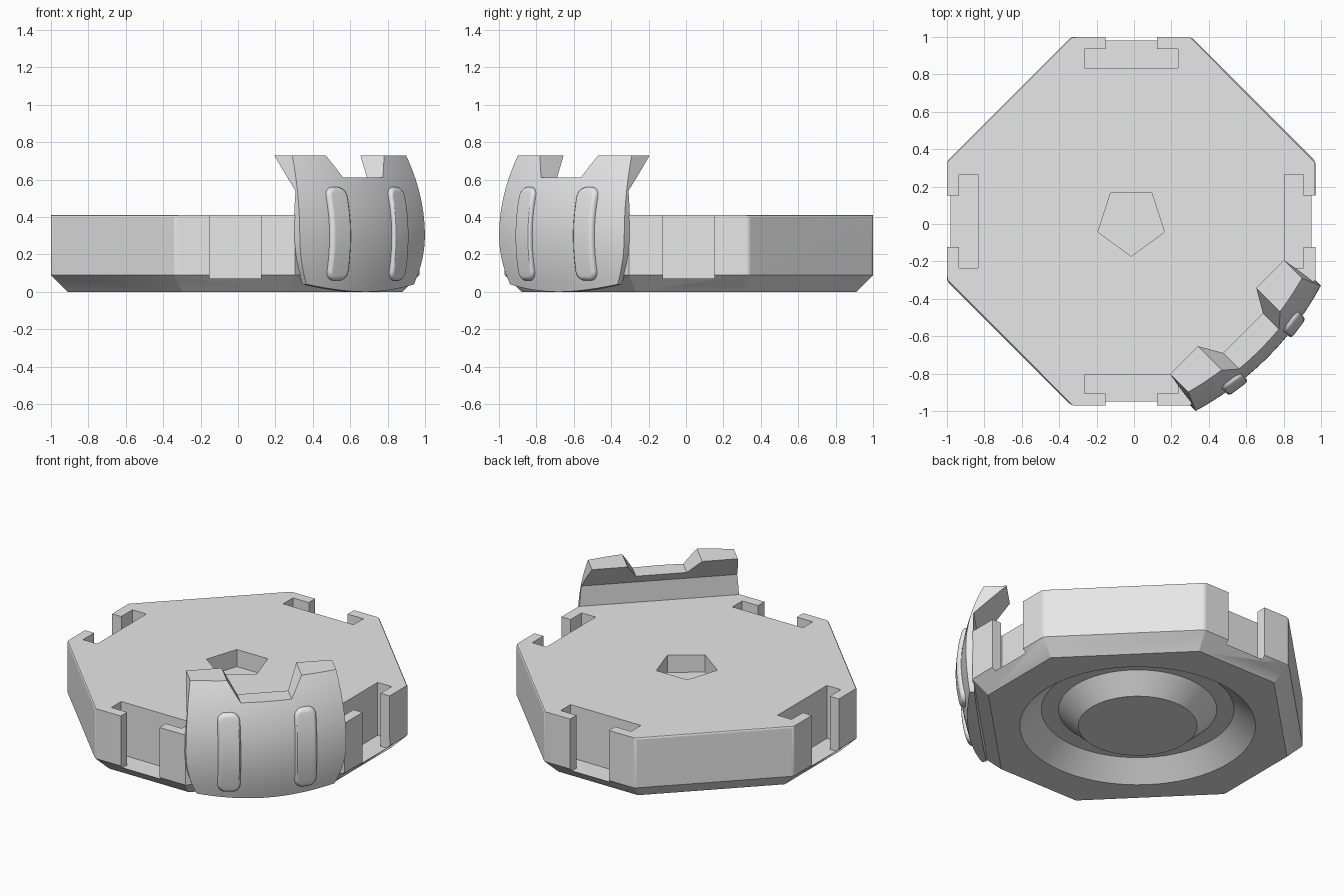
import bpy, bmesh, math
from mathutils import Matrix, Vector

old = bpy.data.objects.get("Cube")
if old:
    bpy.data.objects.remove(old, do_unlink=True)

grey = bpy.data.materials.new("plain grey")
grey.use_nodes = True
grey.diffuse_color = (0.8, 0.8, 0.8, 1)
grey.node_tree.nodes["Principled BSDF"].inputs["Base Color"].default_value = (0.8, 0.8, 0.8, 1)

CENTRE = Vector((-0.015, 0.015, 0))
TOP = 0.73          # top of the shield
HOOK = 0.54         # height where the hook leaves the plate


def make(name, bm):
    bmesh.ops.recalc_face_normals(bm, faces=bm.faces)
    mesh = bpy.data.meshes.new(name)
    bm.to_mesh(mesh)
    bm.free()
    mesh.materials.append(grey)
    obj = bpy.data.objects.new(name, mesh)
    bpy.context.collection.objects.link(obj)
    return obj


def activate(obj):
    bpy.ops.object.select_all(action='DESELECT')
    obj.select_set(True)
    bpy.context.view_layer.objects.active = obj


def cut(obj, cutter):
    cutter.hide_render = True
    mod = obj.modifiers.new("cut", 'BOOLEAN')
    mod.operation, mod.solver, mod.object = 'DIFFERENCE', 'EXACT', cutter
    activate(obj)
    bpy.ops.object.modifier_apply(modifier=mod.name)
    bpy.data.objects.remove(cutter, do_unlink=True)


def smooth(obj):
    activate(obj)
    bpy.ops.object.shade_smooth_by_angle(angle=math.radians(30))
    mod = obj.modifiers.new("even shading", 'WEIGHTED_NORMAL')
    mod.keep_sharp = True


def bridge(bm, a, b):
    for i in range(len(a)):
        j = (i + 1) % len(a)
        bm.faces.new((a[i], a[j], b[j], b[i]))


def loft(bm, loops, caps=True):
    rings = [[bm.verts.new(p) for p in loop] for loop in loops]
    for a, b in zip(rings, rings[1:]):
        bridge(bm, a, b)
    if caps:
        bm.faces.new(rings[0])
        bm.faces.new(rings[-1])
    return rings


def prism(bm, outline, z0, z1):
    loft(bm, [[CENTRE + Vector((x, y, z)) for x, y in outline] for z in (z0, z1)])


# Octagonal plate with a chamfered underside
def octagon(half, corner, z):
    quarter = [Vector((half, -corner, z)), Vector((half, corner, z))]
    return [CENTRE + Matrix.Rotation(k * math.pi / 2, 3, 'Z') @ p for k in range(4) for p in quarter]


bm = bmesh.new()
loft(bm, [octagon(0.895, 0.283, 0), octagon(0.985, 0.32, 0.09), octagon(0.985, 0.32, 0.41)])
bm.normal_update()
bmesh.ops.recalc_face_normals(bm, faces=bm.faces)
soft = set()
for f in bm.faces:
    n = f.normal
    diagonal = abs(n.z) < 0.01 and abs(n.x) > 0.5 and abs(n.y) > 0.5
    if diagonal and not (n.x > 0 and n.y < 0):
        soft.update(e for e in f.edges if max(v.co.z for v in e.verts) > 0.4)
bmesh.ops.bevel(bm, geom=list(soft), offset=0.015, segments=3, profile=0.5, affect='EDGES')
plate = make("plate", bm)

# T slots, pentagonal socket and ring groove
bm = bmesh.new()
half_t = [(0.25, 0.82), (0.25, 0.92), (0.1375, 0.92), (0.1375, 1.05)]
t_slot = half_t + [(-x, y) for x, y in reversed(half_t)]
for k in range(4):
    turn = Matrix.Rotation(k * math.pi / 2, 2)
    prism(bm, [turn @ Vector(p) for p in t_slot], 0.07, 0.5)
angles = [-math.pi / 2 + k * math.tau / 5 for k in range(5)]
prism(bm, [(0.187 * math.cos(a), 0.187 * math.sin(a)) for a in angles], 0.3, 0.5)
SEG = 64
groove = [(0.293, -0.05), (0.46, 0.11), (0.56, 0.11), (0.742, -0.05)]
rings = loft(bm, [[CENTRE + Vector((r * math.cos(k * math.tau / SEG), r * math.sin(k * math.tau / SEG), z))
                   for k in range(SEG)] for r, z in groove], caps=False)
bridge(bm, rings[-1], rings[0])
cut(plate, make("plate_cutter", bm))
smooth(plate)


# Shield frame: u runs along the diagonal side, n points outward
def place(u, n, z):
    return Vector(((u + n) / math.sqrt(2), (u - n) / math.sqrt(2), z))


def width(z):
    return 0.473 - (0.23 if z > 0.3 else 0.98) * (z - 0.3) ** 2


def outer(u, z):
    edge = 0.94 - (0.54 if z > 0.3 else 0.25) * (z - 0.3) ** 2
    return edge + (width(z) ** 2 - u * u) / 3.2


def inner(z):
    return min(0.895, 0.895 - (z - HOOK))


# Curved shield with an inward hook along its top
bm = bmesh.new()
COLS, LOW, HIGH = 20, 14, 6
loops = []
for i in range(LOW + HIGH + 1):
    front, back = [], []
    for c in range(COLS + 1):
        t = 2 * c / COLS - 1
        low = 0.04 * t * t
        z = low + (HOOK - low) * i / LOW if i <= LOW else HOOK + (TOP - HOOK) * (i - LOW) / HIGH
        u = t * width(z)
        front.append(place(u, outer(u, z), z))
        back.append(place(u, inner(z), z))
    loops.append(front + back[::-1])
rings = loft(bm, loops, caps=False)
for ring in (rings[0], rings[-1]):
    for c in range(COLS):
        bm.faces.new((ring[c], ring[c + 1], ring[-2 - c], ring[-1 - c]))
shield = make("shield", bm)

# Notch between the two prongs
bm = bmesh.new()
notch = [(-0.15, 0.61), (0.15, 0.61), (0.255, 0.79), (-0.255, 0.79)]
loft(bm, [[place(u, n, z) for u, z in notch] for n in (0.6, 1.1)])
cut(shield, make("notch_cutter", bm))
smooth(shield)


# Rounded ribs that follow the shield
def rib_side(inset):
    r = 0.05 - inset
    w, h = 0.065 - inset, 0.25 - inset
    arc = [(w - r + r * math.sin(a), h - r + r * math.cos(a))
           for a in (k * math.pi / 12 for k in range(7))]
    straight = [(w, (h - r) * k / 5) for k in range(4, -5, -1)]
    return arc + straight + [(x, -z) for x, z in reversed(arc)]


for name, mid in (("right_rib", -0.226), ("left_rib", 0.226)):
    bm = bmesh.new()
    loops = []
    for inset, rise in ((0, -0.02), (0, 0.008), (0.004, 0.017), (0.011, 0.023), (0.02, 0.025)):
        side = rib_side(inset)
        outline = side + [(-x, z) for x, z in reversed(side)]
        loops.append([place(mid + x, outer(mid + x, 0.31 + z) + rise, 0.31 + z) for x, z in outline])
    rings = loft(bm, loops, caps=False)
    for ring in (rings[0], rings[-1]):
        for k in range(len(ring) // 2 - 1):
            bm.faces.new((ring[k], ring[k + 1], ring[-2 - k], ring[-1 - k]))
    smooth(make(name, bm))
